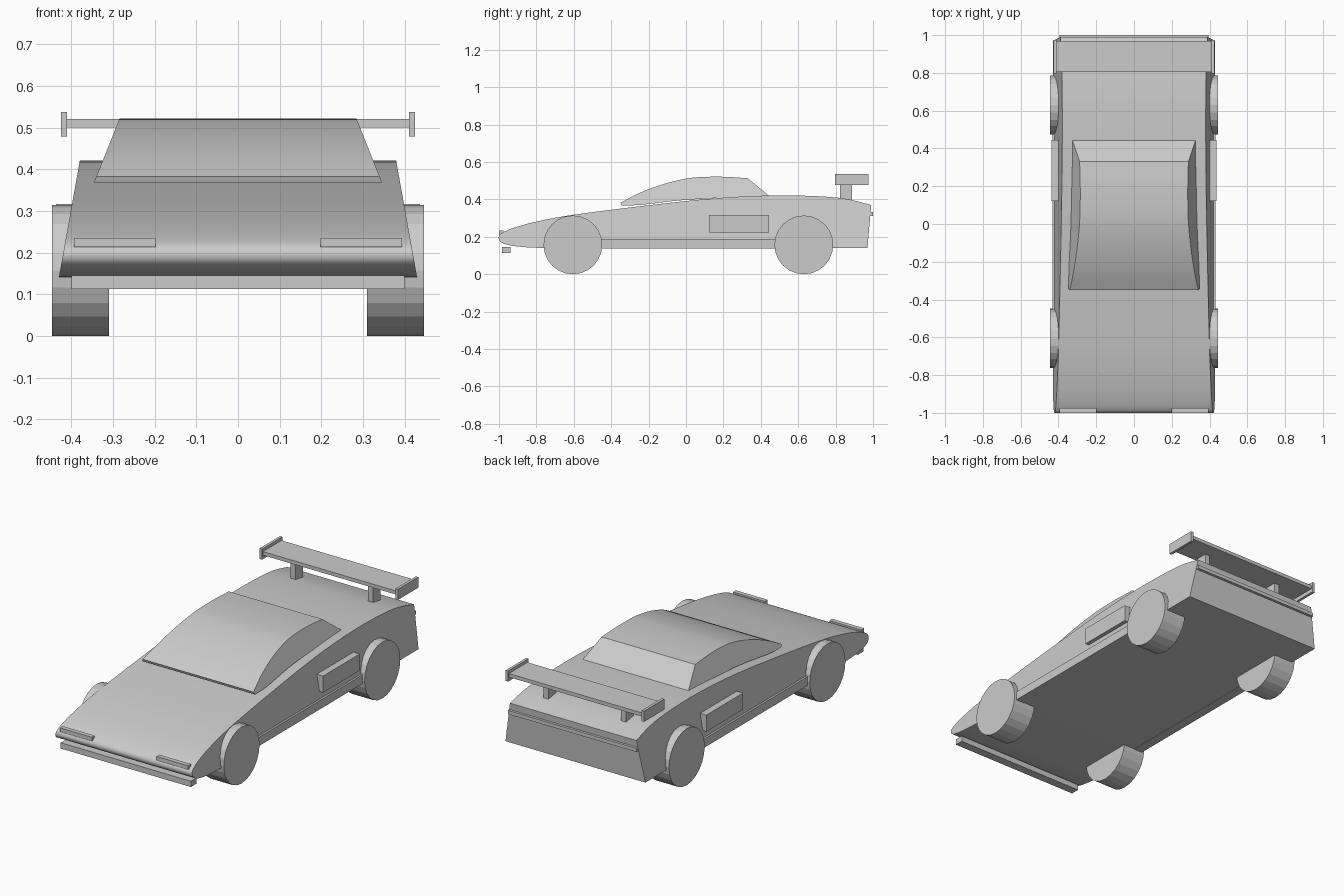
import bpy, bmesh, math
from mathutils import Vector

if "Cube" in bpy.data.objects:
    bpy.data.objects.remove(bpy.data.objects["Cube"])

grey = bpy.data.materials.new("plain grey")
grey.diffuse_color = (0.6, 0.6, 0.6, 1)
grey.use_nodes = True
grey.node_tree.nodes["Principled BSDF"].inputs["Base Color"].default_value = grey.diffuse_color


def finish(name, bm, smooth=False):
    bmesh.ops.recalc_face_normals(bm, faces=bm.faces)
    mesh = bpy.data.meshes.new(name)
    bm.to_mesh(mesh)
    bm.free()
    mesh.materials.append(grey)
    ob = bpy.data.objects.new(name, mesh)
    bpy.context.collection.objects.link(ob)
    if smooth:
        bpy.ops.object.select_all(action='DESELECT')
        bpy.context.view_layer.objects.active = ob
        ob.select_set(True)
        bpy.ops.object.shade_smooth_by_angle(angle=math.radians(25))
    return ob


def box(name, x, y, z):
    bm = bmesh.new()
    bmesh.ops.create_cube(bm, size=1)
    for v in bm.verts:
        v.co = Vector([(a + b) / 2 + c * (b - a) for c, (a, b) in zip(v.co, (x, y, z))])
    return finish(name, bm)


def pair(name, x, y, z):
    box("right_" + name, x, y, z)
    box("left_" + name, (-x[1], -x[0]), y, z)


def curve(pts, n=5):
    """Smooth curve through (y, z) points."""
    p = [Vector(q) for q in pts]
    p = [2 * p[0] - p[1]] + p + [2 * p[-1] - p[-2]]
    out = []
    for a, b, c, d in zip(p, p[1:], p[2:], p[3:]):
        for i in range(n):
            t = i / n
            out.append(0.5 * (2 * b + (c - a) * t + (2 * a - 5 * b + 4 * c - d) * t * t
                              + (3 * b - a - 3 * c + d) * t ** 3))
    return out + [p[-2]]


def shell(name, profile, half_width):
    """Side profile spanned across x, with a half width that depends on height."""
    bm = bmesh.new()
    rows = [[bm.verts.new((s * half_width(z), y, z)) for y, z in profile] for s in (-1, 1)]
    n = len(profile)
    for i in range(n):
        j = (i + 1) % n
        bm.faces.new((rows[0][i], rows[0][j], rows[1][j], rows[1][i]))
    bm.faces.new(rows[0])
    bm.faces.new(rows[1][::-1])
    return finish(name, bm, True)


# Wedge body
nose_and_deck = curve([(-0.76, 0.14), (-0.88, 0.146), (-0.965, 0.16), (-1.0, 0.185),
                       (-0.985, 0.22), (-0.89, 0.258), (-0.75, 0.292), (-0.6, 0.318),
                       (-0.34, 0.352), (-0.03, 0.388), (0.2, 0.409), (0.42, 0.42),
                       (0.62, 0.42), (0.78, 0.412), (0.88, 0.398), (0.99, 0.37)])
shell("body", nose_and_deck + [Vector((0.97, 0.14))], lambda z: 0.43 - 0.179 * (z - 0.14))

# Cabin
roof = curve([(-0.35, 0.382), (-0.25, 0.434), (-0.13, 0.479), (-0.02, 0.507),
              (0.07, 0.519), (0.2, 0.521), (0.33, 0.513)])
belly = curve([(0.445, 0.418), (0.18, 0.408), (-0.03, 0.395), (-0.24, 0.371), (-0.345, 0.368)], 4)
shell("cabin", roof + belly, lambda z: 0.345 - 0.4 * (z - 0.37))

# Wheels
for side, s in (("right", 1), ("left", -1)):
    for end, y in (("front", -0.605), ("rear", 0.63)):
        bm = bmesh.new()
        rings = [[bm.verts.new((s * x, y + 0.157 * math.sin(k * math.tau / 24),
                                0.157 - 0.157 * math.cos(k * math.tau / 24)))
                  for k in range(24)] for x in (0.31, 0.446)]
        for k in range(24):
            j = (k + 1) % 24
            bm.faces.new((rings[0][k], rings[0][j], rings[1][j], rings[1][k]))
        bm.faces.new(rings[0])
        bm.faces.new(rings[1])
        finish(f"{end}_{side}_wheel", bm)

# Sills, side intakes and headlights
pair("sill", (0.38, 0.432), (-0.5, 0.52), (0.138, 0.187))
pair("side_intake", (0.39, 0.437), (0.123, 0.445), (0.224, 0.316))
pair("headlight", (0.198, 0.394), (-1.0, -0.975), (0.213, 0.235))

# Front splitter and rear light strip
box("front_splitter", (-0.4, 0.4), (-0.985, -0.937), (0.113, 0.145))
box("rear_light_strip", (-0.395, 0.395), (0.975, 1.0), (0.312, 0.332))

# Rear wing
box("wing", (-0.412, 0.412), (0.805, 0.968), (0.5, 0.52))
pair("wing_end_plate", (0.41, 0.425), (0.797, 0.975), (0.478, 0.537))
pair("wing_strut", (0.223, 0.253), (0.824, 0.887), (0.385, 0.505))
